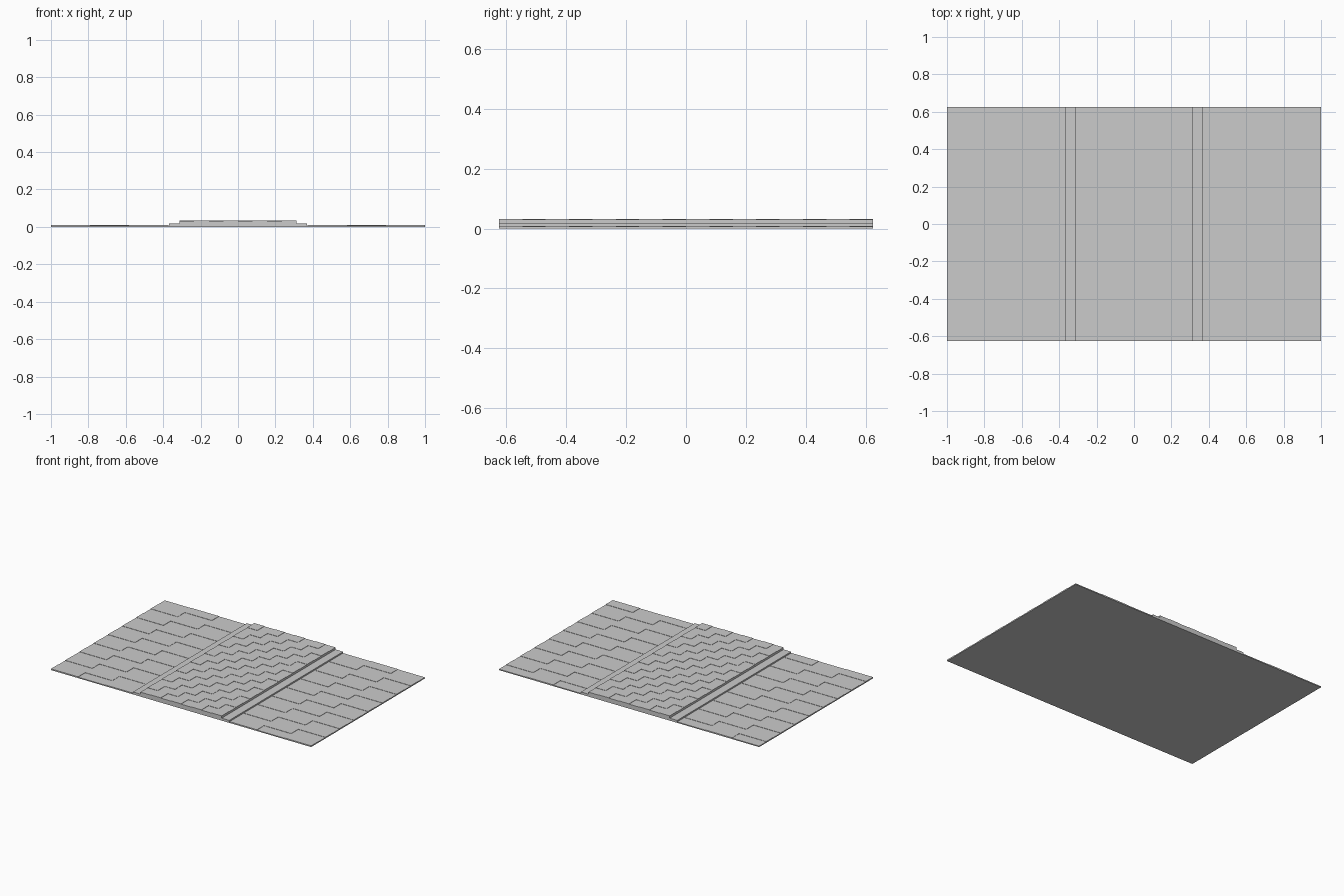
import bpy
import bmesh
from mathutils import Matrix, Vector

cube = bpy.data.objects.get("Cube")
if cube:
    bpy.data.objects.remove(cube)

DEPTH = 1.25
ROWS = 16
RELIEF = 0.002

stone = bpy.data.materials.new("grey stone")
stone.use_nodes = True
GREY = (0.6, 0.6, 0.6, 1)
stone.diffuse_color = GREY
stone.node_tree.nodes["Principled BSDF"].inputs["Base Color"].default_value = GREY


def add_box(bm, x0, x1, y0, y1, z0, z1):
    size = Vector((x1 - x0, y1 - y0, z1 - z0))
    centre = Vector((x0 + x1, y0 + y1, z0 + z1)) / 2
    bmesh.ops.create_cube(bm, size=1, matrix=Matrix.Translation(centre) @ Matrix.Diagonal(size).to_4x4())


def finish(name, bm):
    mesh = bpy.data.meshes.new(name)
    bm.to_mesh(mesh)
    bm.free()
    mesh.materials.append(stone)
    obj = bpy.data.objects.new(name, mesh)
    bpy.context.collection.objects.link(obj)


def slab(name, profile):
    """Extrude a cross-section along the depth."""
    bm = bmesh.new()
    face = bm.faces.new([bm.verts.new((x, -DEPTH / 2, z)) for x, z in profile])
    out = bmesh.ops.extrude_face_region(bm, geom=[face], use_keep_orig=True)
    moved = [v for v in out["geom"] if isinstance(v, bmesh.types.BMVert)]
    bmesh.ops.translate(bm, verts=moved, vec=(0, DEPTH, 0))
    bmesh.ops.recalc_face_normals(bm, faces=bm.faces)
    finish(name, bm)


def paving(name, x0, x1, columns, z, phase):
    """Alternating raised paving stones."""
    bm = bmesh.new()
    w, d = (x1 - x0) / columns, DEPTH / ROWS
    for i in range(columns):
        for j in range(ROWS):
            if (i + j + phase) % 2 == 0:
                y = j * d - DEPTH / 2
                add_box(bm, x0 + i * w, x0 + (i + 1) * w, y, y + d, z - RELIEF, z + RELIEF)
    finish(name, bm)


# Stepped ground: low sides, kerbs and raised middle
half = [(1, 0), (1, 0.007), (0.37, 0.007), (0.37, 0.017), (0.3125, 0.017), (0.3125, 0.031)]
slab("stepped_ground", half + [(-x, z) for x, z in reversed(half)])

# Paving on each level
paving("right_side_paving", -1, -0.375, 3, 0.007, 0)
paving("left_side_paving", 0.375, 1, 3, 0.007, 0)
paving("middle_paving", -0.3125, 0.3125, 8, 0.031, 1)
